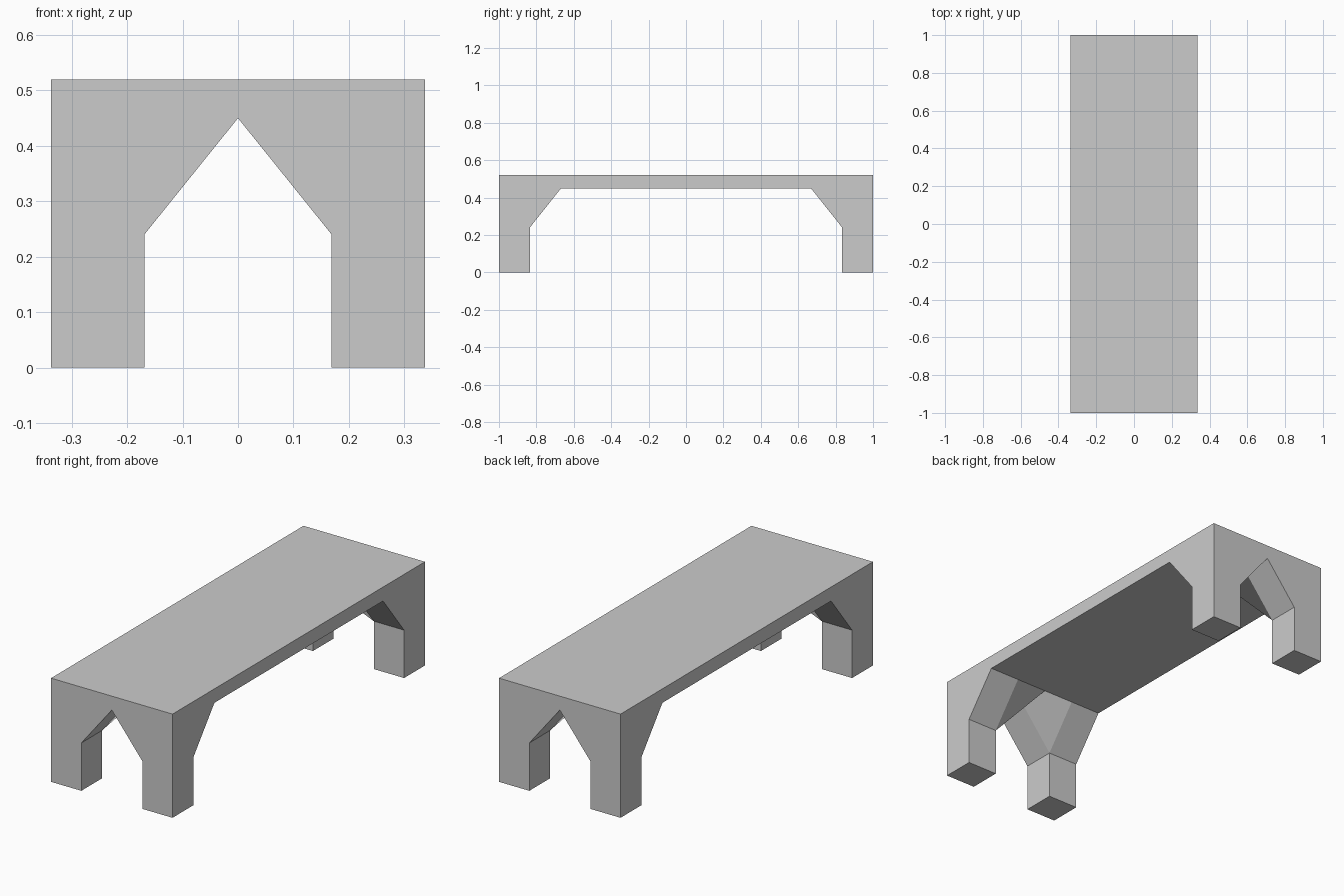
import bpy, bmesh

if "Cube" in bpy.data.objects:
    bpy.data.objects.remove(bpy.data.objects["Cube"])

W, L = 0.337, 1.0            # half width, half length
LX, LY = 0.169, 0.835        # inner sides of the legs
BY = 0.668                   # inner end of the braces
Z_LEG, Z_UNDER, Z_TOP = 0.24, 0.45, 0.52


def add_object(name, bm):
    bmesh.ops.remove_doubles(bm, verts=bm.verts, dist=1e-5)
    bmesh.ops.recalc_face_normals(bm, faces=bm.faces)
    mesh = bpy.data.meshes.new(name)
    bm.to_mesh(mesh)
    bm.free()
    obj = bpy.data.objects.new(name, mesh)
    bpy.context.collection.objects.link(obj)
    return obj


bm = bmesh.new()


def face(*points):
    bm.faces.new([bm.verts.new(p) for p in points])


# One corner leg: square post, two sloping braces and a bevelled corner between
post = [(LX, LY), (W, LY), (W, L), (LX, L)]
face(*[(x, y, 0) for x, y in post])
face((LX, LY, 0), (W, LY, 0), (W, LY, Z_LEG), (LX, LY, Z_LEG))
face((LX, L, 0), (LX, LY, 0), (LX, LY, Z_LEG), (LX, L, Z_LEG))
face((LX, LY, Z_LEG), (W, LY, Z_LEG), (W, BY, Z_UNDER), (LX, BY, Z_UNDER))
face((LX, L, Z_LEG), (LX, LY, Z_LEG), (0, LY, Z_UNDER), (0, L, Z_UNDER))
face((LX, LY, Z_LEG), (LX, BY, Z_UNDER), (0, BY, Z_UNDER), (0, LY, Z_UNDER))

# Outer side and end walls of this quarter
face((W, L, 0), (W, LY, 0), (W, LY, Z_LEG), (W, BY, Z_UNDER),
     (W, 0, Z_UNDER), (W, 0, Z_TOP), (W, L, Z_TOP))
face((W, L, 0), (LX, L, 0), (LX, L, Z_LEG), (0, L, Z_UNDER),
     (0, L, Z_TOP), (W, L, Z_TOP))

# Table top and its underside
face((0, 0, Z_TOP), (W, 0, Z_TOP), (W, L, Z_TOP), (0, L, Z_TOP))
face((0, 0, Z_UNDER), (W, 0, Z_UNDER), (W, BY, Z_UNDER),
     (LX, BY, Z_UNDER), (0, BY, Z_UNDER))

# Mirror the quarter across both axes
for axis in (0, 1):
    copy = bmesh.ops.duplicate(bm, geom=bm.verts[:] + bm.edges[:] + bm.faces[:])
    for v in copy["geom"]:
        if isinstance(v, bmesh.types.BMVert):
            v.co[axis] *= -1
bmesh.ops.remove_doubles(bm, verts=bm.verts, dist=1e-5)
bmesh.ops.dissolve_limit(bm, angle_limit=0.001, verts=bm.verts, edges=bm.edges)
add_object("bench_with_legs", bm)
